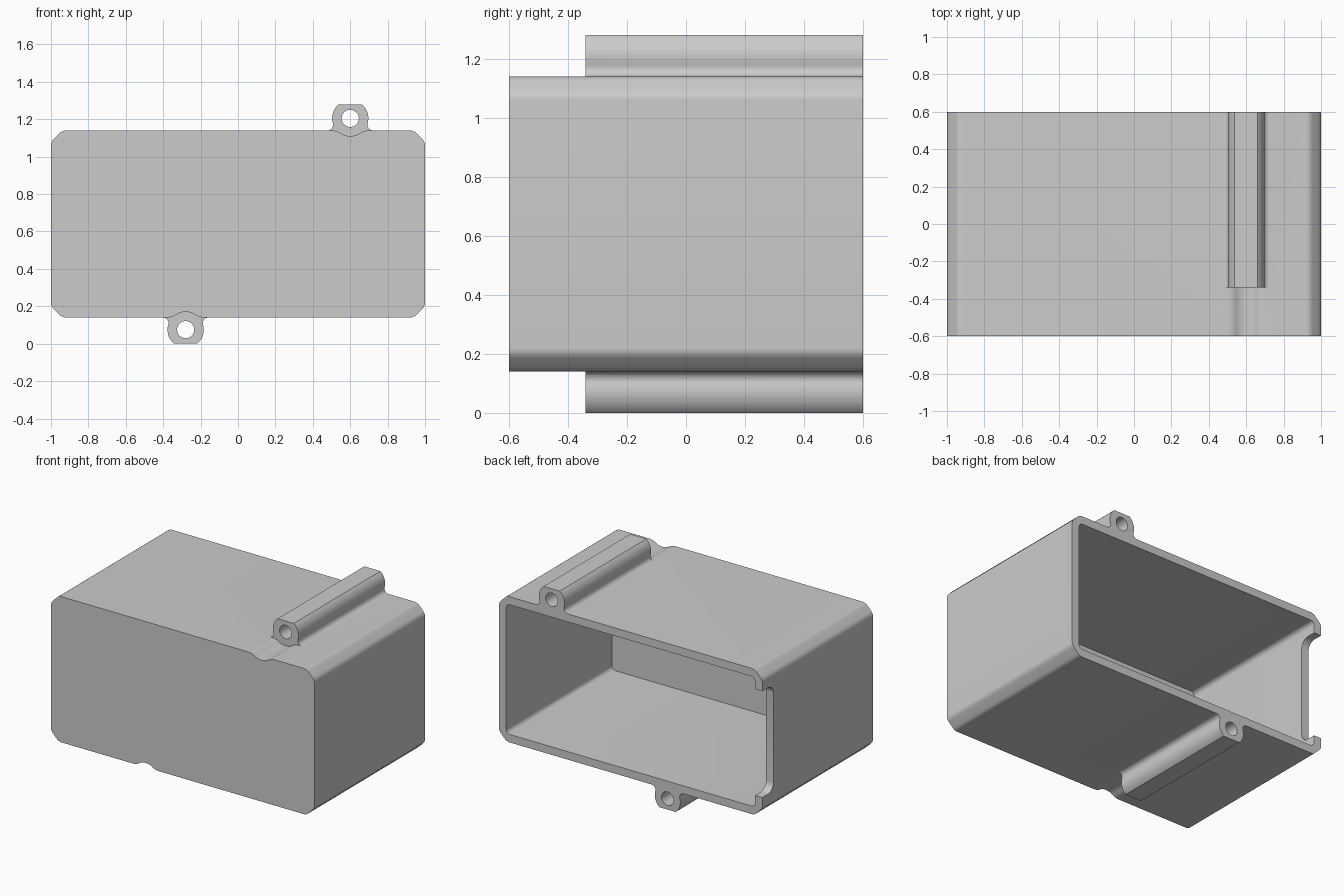
import bpy, bmesh
from math import sin, cos, asin, sqrt, pi, radians
from mathutils import Vector

cube = bpy.data.objects.get("Cube")
if cube:
    bpy.data.objects.remove(cube, do_unlink=True)

# Main dimensions
BACK, FRONT, LUG_FRONT = 0.6, -0.6, -0.34
MID, HALF_H, WALL = 0.64, 0.5, 0.055
HOLE_LIFT, HOLE_R, LUG_R, LUG_TOP = 0.065, 0.046, 0.097, 0.075

grey = bpy.data.materials.new("plain_grey")
grey.diffuse_color = (0.6, 0.6, 0.6, 1)
grey.use_nodes = True
grey.node_tree.nodes["Principled BSDF"].inputs["Base Color"].default_value = (0.6, 0.6, 0.6, 1)


def arc(cx, cz, r, a0, a1, n=10):
    return [(cx + r * cos(a0 + (a1 - a0) * i / n), cz + r * sin(a0 + (a1 - a0) * i / n))
            for i in range(n + 1)]


def rounded(corners, r, n=6):
    """Round every corner of a convex outline with radius r."""
    out = []
    for i, c in enumerate(corners):
        p = Vector(c)
        a = (Vector(corners[i - 1]) - p).normalized()
        b = (Vector(corners[(i + 1) % len(corners)]) - p).normalized()
        half = a.angle(b) / 2
        centre = p + (a + b).normalized() * (r / sin(half))
        reach = r * cos(half) / sin(half)
        start = (p + a * reach - centre).normalized()
        end = (p + b * reach - centre).normalized()
        out += [tuple(centre + start.slerp(end, k / n).normalized() * r) for k in range(n + 1)]
    return out


def prism(name, outline, lo, hi, axis="y"):
    """Extrude an outline: (x, z) along y, or (y, z) along x."""
    bm = bmesh.new()
    place = (lambda p, d: (p[0], d, p[1])) if axis == "y" else (lambda p, d: (d, p[0], p[1]))
    face = bm.faces.new([bm.verts.new(place(p, lo)) for p in outline])
    new = bmesh.ops.extrude_face_region(bm, geom=[face])["geom"]
    shift = Vector(place((0, 0), hi - lo))
    bmesh.ops.translate(bm, vec=shift, verts=[g for g in new if isinstance(g, bmesh.types.BMVert)])
    bmesh.ops.recalc_face_normals(bm, faces=bm.faces)
    mesh = bpy.data.meshes.new(name)
    bm.to_mesh(mesh)
    bm.free()
    mesh.materials.append(grey)
    obj = bpy.data.objects.new(name, mesh)
    bpy.context.collection.objects.link(obj)
    return obj


def combine(target, tool, operation):
    mod = target.modifiers.new(operation.lower(), "BOOLEAN")
    mod.operation, mod.solver, mod.object = operation, "EXACT", tool
    bpy.context.view_layer.objects.active = target
    bpy.ops.object.modifier_apply(modifier=mod.name)
    bpy.data.objects.remove(tool, do_unlink=True)


def mirrored(half):
    return half + [(-x, z) for x, z in reversed(half) if x > 1e-5]


# Lug section: flat-topped circle flowing into the wall through fillets
f = 0.03
fx = sqrt((LUG_R + f) ** 2 - (HOLE_LIFT - f) ** 2)
low = -asin((HOLE_LIFT - f) / (LUG_R + f))
lug_half = [(fx, -HOLE_LIFT - 0.02)]
lug_half += arc(fx, f - HOLE_LIFT, f, -pi / 2, low - pi, 8)
lug_half += arc(0, 0, LUG_R, low, asin(LUG_TOP / LUG_R), 12)[1:]
lug_outline = mirrored(lug_half)

# Tool clearance groove section: concentric scoop with softened shoulders
g, scoop = 0.08, 0.095
gx = sqrt((scoop + g) ** 2 - (HOLE_LIFT + g) ** 2)
turn = asin((HOLE_LIFT + g) / (scoop + g))
groove_half = [(gx, 0.0)] + arc(gx, -HOLE_LIFT - g, g, pi / 2, pi - turn, 8)
groove_half += arc(0, 0, scoop, -turn, -pi / 2, 8)[1:]
groove_outline = mirrored(groove_half)

# Housing block with chamfered long edges
c = 0.06
octagon = [(1 - c, HALF_H), (1, HALF_H - c), (1, c - HALF_H), (1 - c, -HALF_H),
           (c - 1, -HALF_H), (-1, c - HALF_H), (-1, HALF_H - c), (c - 1, HALF_H)]
housing = prism("housing", [(x, z + MID) for x, z in rounded(octagon, 0.05)], FRONT, BACK)

# Upper and lower lugs, their screw holes and grooves
for x0, side in ((0.6, 1), (-0.28, -1)):
    z0 = MID + side * (HALF_H + HOLE_LIFT)

    def at(pts):
        return [(x0 + x, z0 + side * z) for x, z in pts]

    combine(housing, prism("lug", at(lug_outline), LUG_FRONT, BACK), "UNION")
    combine(housing, prism("groove", at(groove_outline), FRONT - 0.1, LUG_FRONT), "DIFFERENCE")
    hole = arc(0, 0, HOLE_R, 0, 2 * pi, 32)[:-1]
    combine(housing, prism("hole", at(hole), LUG_FRONT - 0.05, BACK + 0.1), "DIFFERENCE")

# Cavity open at the back
w, h = 1 - WALL, HALF_H - WALL
cavity = rounded([(w, MID + h), (w, MID - h), (-w, MID - h), (-w, MID + h)], 0.03)
combine(housing, prism("cavity", cavity, FRONT + WALL, BACK + 0.1), "DIFFERENCE")

# Notch in the right wall, reaching in from the back rim
n = 0.365
notch = rounded([(0.48, MID + n), (0.8, MID + n), (0.8, MID - n), (0.48, MID - n)], 0.06)
combine(housing, prism("notch", notch, -1.1, -0.85, "x"), "DIFFERENCE")

bpy.ops.object.select_all(action="DESELECT")
housing.select_set(True)
bpy.context.view_layer.objects.active = housing
bpy.ops.object.shade_smooth_by_angle(angle=radians(30))
